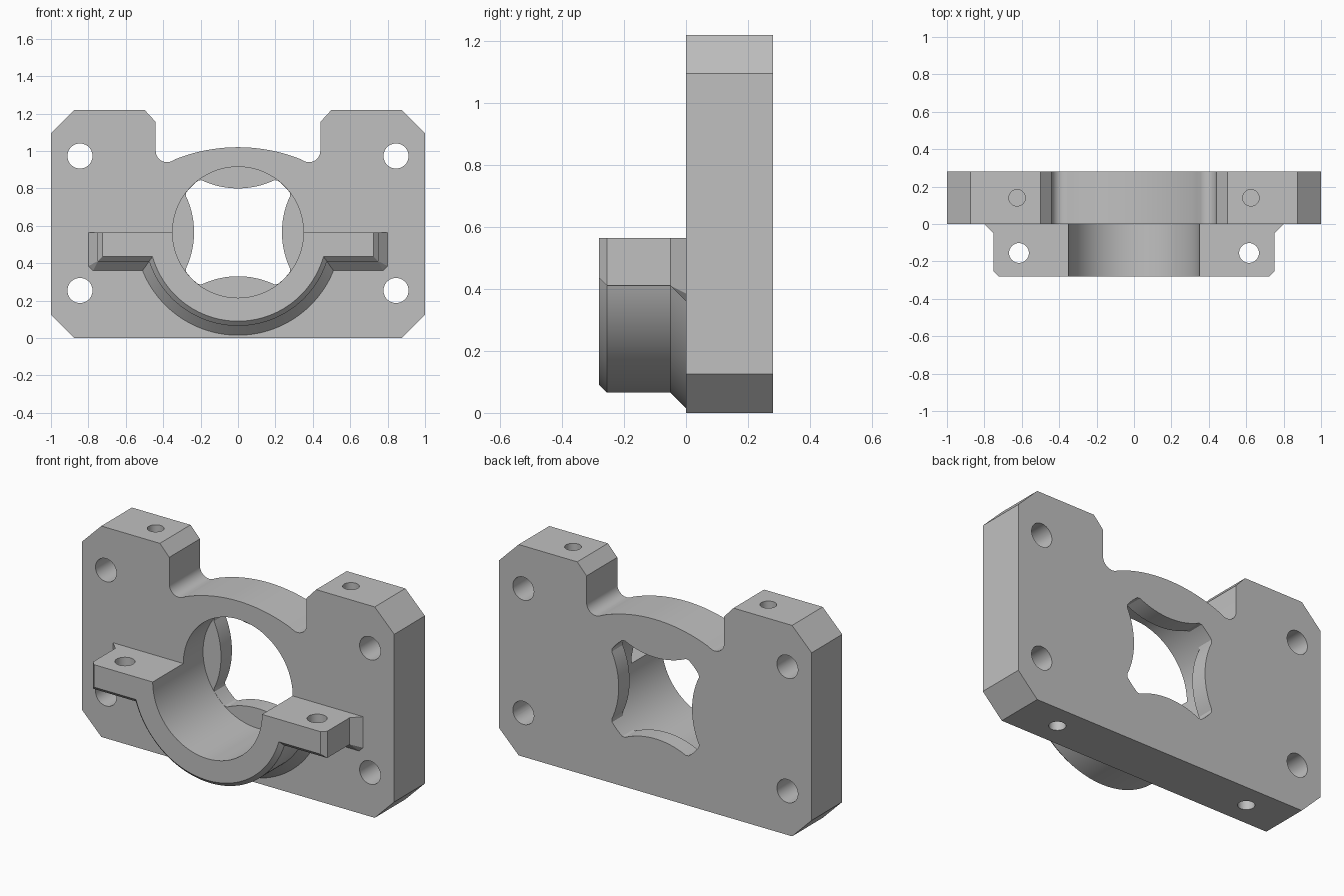
import bpy, bmesh
from math import sin, cos, pi, radians, sqrt, asin
from mathutils import Matrix

cube = bpy.data.objects.get("Cube")
if cube:
    bpy.data.objects.remove(cube, do_unlink=True)

steel = bpy.data.materials.new("plain grey")
steel.use_nodes = True
grey = (0.53, 0.53, 0.53, 1)
steel.diffuse_color = grey
steel.node_tree.nodes["Principled BSDF"].inputs["Base Color"].default_value = grey

BORE_Z, BORE_R = 0.565, 0.35
DEPTH = 0.28


def add_object(name, bm):
    bmesh.ops.recalc_face_normals(bm, faces=bm.faces[:])
    mesh = bpy.data.meshes.new(name)
    bm.to_mesh(mesh)
    bm.free()
    mesh.materials.append(steel)
    obj = bpy.data.objects.new(name, mesh)
    bpy.context.collection.objects.link(obj)
    return obj


def loft(name, sections):
    """Join equal-length (x, z) outlines placed along y and cap the ends."""
    bm = bmesh.new()
    rings = [[bm.verts.new((x, y, z)) for x, z in pts] for y, pts in sections]
    n = len(rings[0])
    for a, b in zip(rings, rings[1:]):
        for i in range(n):
            j = (i + 1) % n
            bm.faces.new((a[i], a[j], b[j], b[i]))
    bm.faces.new(rings[0])
    bm.faces.new(rings[-1])
    return add_object(name, bm)


def arc(cx, cz, r, start, end, steps):
    angles = [radians(start + (end - start) * i / steps) for i in range(steps + 1)]
    return [(cx + r * cos(a), cz + r * sin(a)) for a in angles]


def mirrored(half):
    """Complete a right-hand outline whose last point lies on the centre line."""
    return half + [(-x, z) for x, z in reversed(half[:-1])]


def drill(x, y, z, r, length, axis, segments=40):
    bm = bmesh.new()
    bmesh.ops.create_cone(bm, cap_ends=True, segments=segments, radius1=r,
                          radius2=r, depth=length)
    turn = Matrix.Rotation(pi / 2, 4, 'X') if axis == 'Y' else Matrix()
    bm.transform(Matrix.Translation((x, y, z)) @ turn)
    return add_object("drill_cutter", bm)


def cut(obj, cutters):
    """Subtract the cutters, bake the result and discard the cutters."""
    for c in cutters:
        c.hide_render = True
        mod = obj.modifiers.new("cut", 'BOOLEAN')
        mod.operation, mod.solver, mod.object = 'DIFFERENCE', 'EXACT', c
    bpy.context.view_layer.update()
    deps = bpy.context.evaluated_depsgraph_get()
    mesh = bpy.data.meshes.new_from_object(obj.evaluated_get(deps))
    obj.modifiers.clear()
    obj.data = mesh
    mesh.materials.clear()
    mesh.materials.append(steel)
    for c in cutters:
        bpy.data.objects.remove(c, do_unlink=True)


# Mounting plate: chamfered ears with a shallow arched saddle between them
half = [(0.875, 0), (1, 0.125), (1, 1.095), (0.875, 1.22), (0.5, 1.22), (0.44, 1.155)]
half += arc(0.38, 1.0, 0.06, 0, -113, 12)
half += arc(0, 0.11, 0.91, 67, 90, 16)[1:]
outline = mirrored(half)
plate = loft("mounting_plate", [(0, outline), (DEPTH, outline)])


# Rear opening: the bore narrowed by four bulging lugs
def opening_radius(angle, dist=0.69, lug_r=0.455):
    t = (angle + pi / 4) % (pi / 2) - pi / 4
    reach = lug_r ** 2 - (dist * sin(t)) ** 2
    lug = dist * cos(t) - sqrt(reach) if reach > 0 else BORE_R
    return min(BORE_R - 0.001, lug)


opening = []
for i in range(144):
    a = 2 * pi * i / 144
    r = opening_radius(a)
    opening.append((r * cos(a), BORE_Z + r * sin(a)))

cutters = [drill(0, 0.04, BORE_Z, BORE_R, DEPTH, 'Y', 96),
           loft("opening_cutter", [(0.17, opening), (0.4, opening)])]
for side in (-1, 1):
    for z in (0.254, 0.973):      # bolt holes
        cutters.append(drill(side * 0.845, 0.14, z, 0.067, 0.6, 'Y'))
    for z in (0, 1.22):           # blind screw holes in the top and bottom edges
        cutters.append(drill(side * 0.625, 0.14, z, 0.044, 0.5, 'Z'))
cut(plate, cutters)


# Bearing cradle: half ring with ledges, chamfered in front, flared at the plate
def cradle_outline(d):
    bevel = max(d * 0.5, 0.0005)
    x, z, r = 0.75 + d, 0.41 - d, 0.5 + d
    start = -asin((BORE_Z - z) / r) * 180 / pi
    outer = mirrored([(x, BORE_Z), (x, z + bevel), (x - bevel, z)]
                     + arc(0, BORE_Z, r, start, -90, 32))
    return outer + arc(0, BORE_Z, BORE_R, 180, 360, 48)


cradle = loft("bearing_cradle", [(-0.28, cradle_outline(-0.025)),
                                 (-0.255, cradle_outline(0)),
                                 (-0.05, cradle_outline(0)),
                                 (0, cradle_outline(0.05))])
cut(cradle, [drill(side * 0.615, -0.155, 0.5, 0.053, 0.5, 'Z') for side in (-1, 1)])

# Smooth the curved walls and keep the machined edges crisp
bpy.ops.object.select_all(action='DESELECT')
for obj in (plate, cradle):
    obj.select_set(True)
bpy.context.view_layer.objects.active = plate
bpy.ops.object.shade_smooth_by_angle(angle=radians(25))
